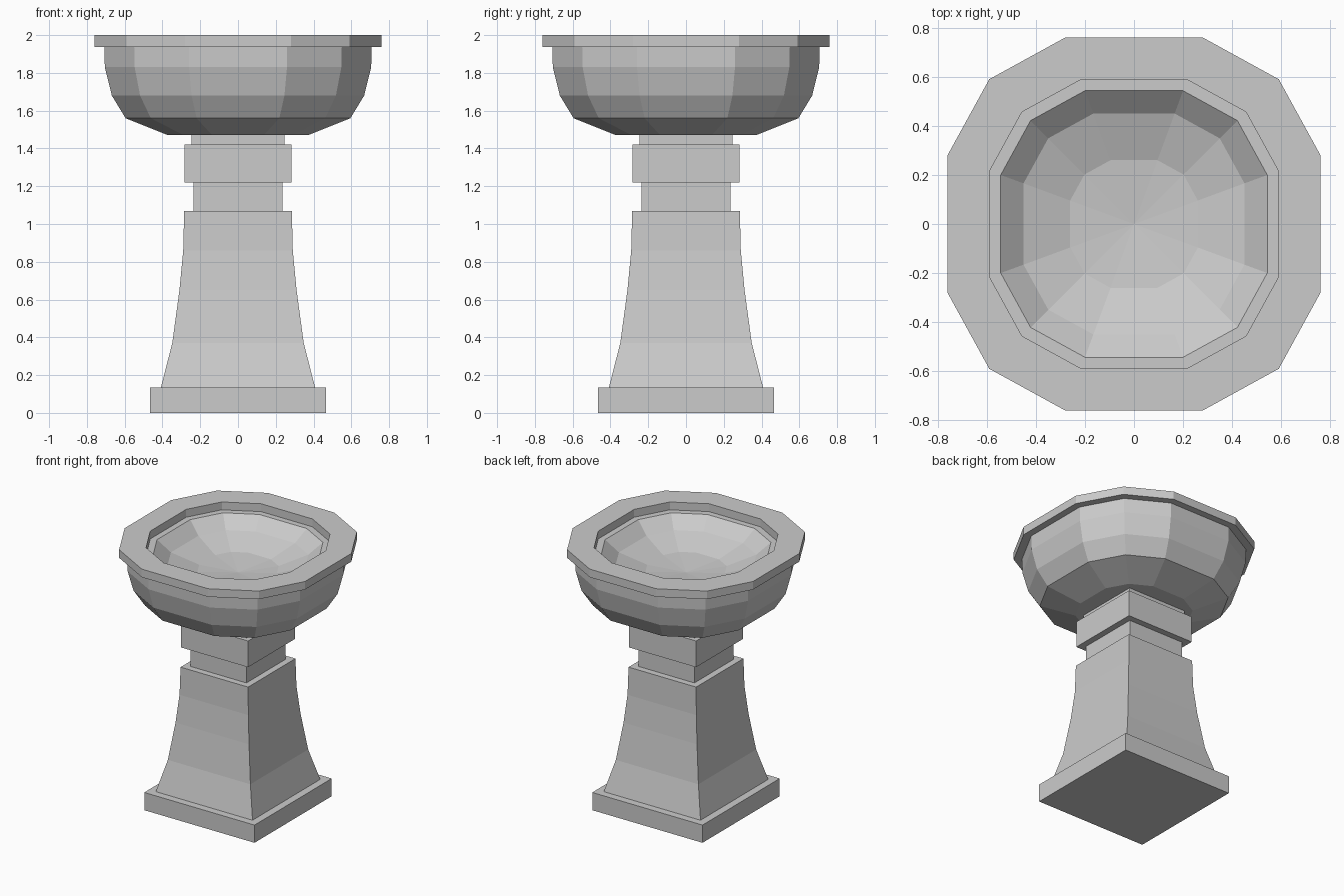
import bpy, bmesh

if "Cube" in bpy.data.objects:
    bpy.data.objects.remove(bpy.data.objects["Cube"])

SQUARE = [(1, 1), (-1, 1), (-1, -1), (1, -1)]
# Twelve-sided section with broad front, back and side faces
quarter = [(1, 0.368), (0.776, 0.776), (0.368, 1)]
TWELVE = []
for _ in range(4):
    TWELVE += quarter
    quarter = [(-y, x) for x, y in quarter]


def loft(name, section, profile, closed=False):
    """Stack scaled copies of a section; profile is (half width, height)."""
    bm = bmesh.new()
    n = len(section)
    rings = []
    for r, z in profile:
        if r == 0:
            rings.append([bm.verts.new((0, 0, z))] * n)
        else:
            rings.append([bm.verts.new((x * r, y * r, z)) for x, y in section])
    pairs = list(zip(rings, rings[1:]))
    if closed:
        pairs.append((rings[-1], rings[0]))
    for a, b in pairs:
        for i in range(n):
            j = (i + 1) % n
            bm.faces.new(list(dict.fromkeys((a[i], a[j], b[j], b[i]))))
    if not closed:
        for ring, (r, z) in ((rings[0], profile[0]), (rings[-1], profile[-1])):
            if r:
                bm.faces.new(ring)
    bmesh.ops.recalc_face_normals(bm, faces=bm.faces)
    mesh = bpy.data.meshes.new(name)
    bm.to_mesh(mesh)
    bm.free()
    obj = bpy.data.objects.new(name, mesh)
    bpy.context.collection.objects.link(obj)
    return obj


# Square pedestal parts
loft("plinth", SQUARE, [(0.465, 0), (0.465, 0.135)])
loft("flared_column", SQUARE, [(0.408, 0.135), (0.348, 0.37), (0.31, 0.65),
                               (0.29, 0.86), (0.285, 1.07)])
loft("neck", SQUARE, [(0.236, 1.07), (0.236, 1.22)])
loft("capital_block", SQUARE, [(0.283, 1.22), (0.283, 1.42)])
loft("collar", SQUARE, [(0.247, 1.42), (0.247, 1.475)])

# Faceted bowl: outside from the bottom up, then down the shallow inside
loft("bowl", TWELVE, [(0, 1.47), (0.37, 1.47), (0.595, 1.56), (0.668, 1.68),
                      (0.705, 1.83), (0.708, 1.94), (0.543, 1.94),
                      (0.45, 1.855), (0.26, 1.785), (0, 1.76)])

# Overhanging rim
loft("rim", TWELVE, [(0.76, 1.938), (0.76, 2.0), (0.588, 2.0), (0.588, 1.938)],
     closed=True)
